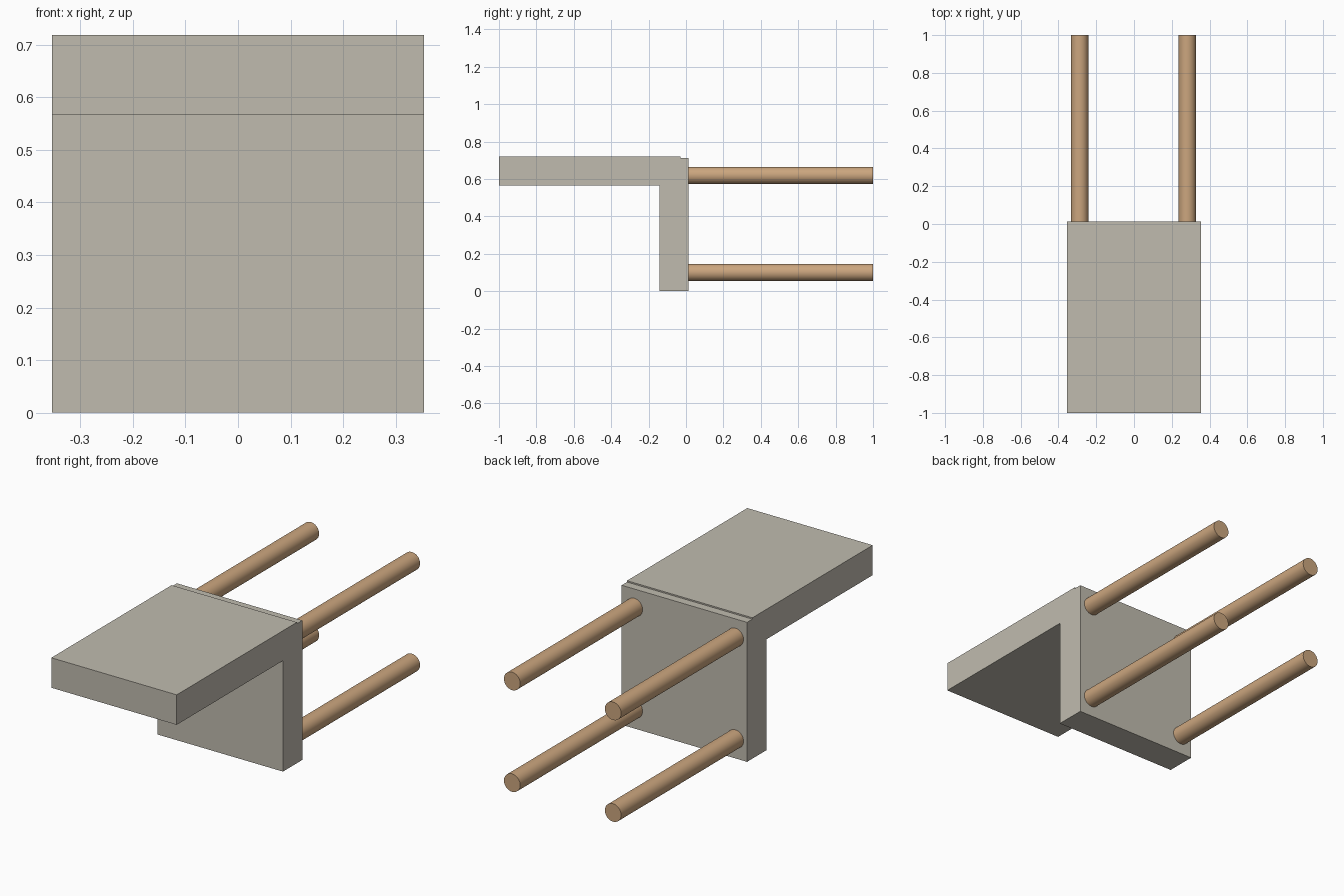
import bpy, bmesh, math

if "Cube" in bpy.data.objects:
    bpy.data.objects.remove(bpy.data.objects["Cube"])

HALF_W = 0.354   # half width of the bracket
BACK_Y = 0.013   # rear face of the upright plate

# L-shaped stone bracket: side profile (y, z) extruded along x
profile = [(-1.0, 0.566), (-0.143, 0.566), (-0.143, 0.0), (BACK_Y, 0.0),
           (BACK_Y, 0.712), (-0.03, 0.712), (-0.03, 0.719), (-1.0, 0.719)]
bm = bmesh.new()
face = bm.faces.new([bm.verts.new((-HALF_W, y, z)) for y, z in profile])
ext = bmesh.ops.extrude_face_region(bm, geom=[face])
moved = [v for v in ext["geom"] if isinstance(v, bmesh.types.BMVert)]
bmesh.ops.translate(bm, verts=moved, vec=(2 * HALF_W, 0, 0))
bmesh.ops.recalc_face_normals(bm, faces=bm.faces)
mesh = bpy.data.meshes.new("bracket")
bm.to_mesh(mesh)
bm.free()
bracket = bpy.data.objects.new("bracket", mesh)
bpy.context.collection.objects.link(bracket)

stone = bpy.data.materials.new("stone")
stone.diffuse_color = (0.53, 0.50, 0.43, 1)
stone.use_nodes = True
stone.node_tree.nodes["Principled BSDF"].inputs["Base Color"].default_value = stone.diffuse_color
mesh.materials.append(stone)

# Four anchor rods running back from the upright plate
copper = bpy.data.materials.new("copper")
copper.diffuse_color = (0.60, 0.38, 0.21, 1)
copper.use_nodes = True
copper.node_tree.nodes["Principled BSDF"].inputs["Base Color"].default_value = copper.diffuse_color


def add_rod(name, x, z):
    start, end = BACK_Y - 0.003, 1.0
    bpy.ops.mesh.primitive_cylinder_add(
        vertices=32, radius=0.046, depth=end - start,
        location=(x, (start + end) / 2, z), rotation=(math.pi / 2, 0, 0))
    rod = bpy.context.object
    rod.name = name
    rod.data.materials.append(copper)
    bpy.ops.object.shade_smooth_by_angle(angle=math.radians(30))


for level, z in (("lower", 0.10), ("upper", 0.619)):
    for side, x in (("left", -0.288), ("right", 0.282)):
        add_rod(f"{level}_{side}_rod", x, z)
